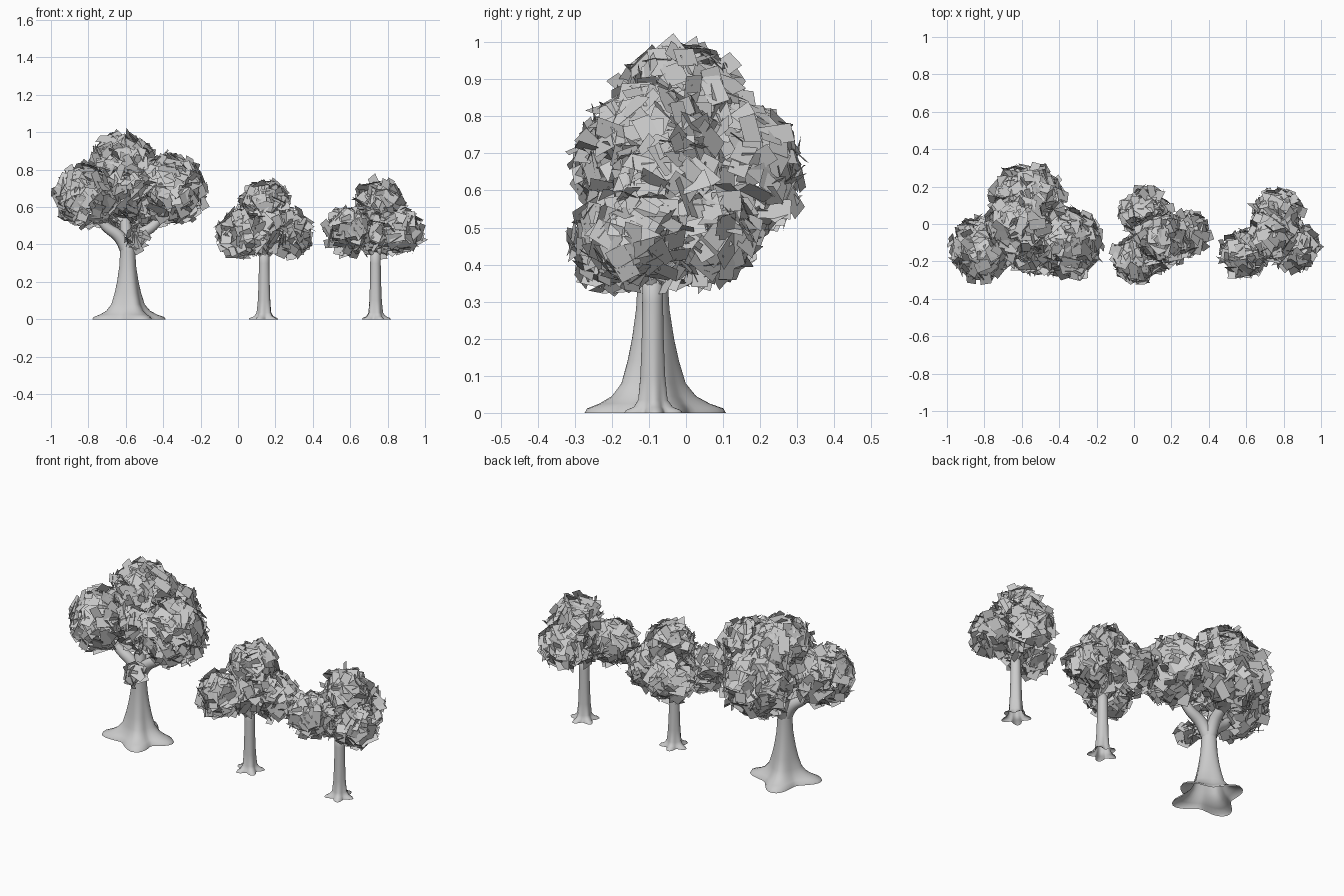
import bpy, bmesh, math, random
from mathutils import Vector

if "Cube" in bpy.data.objects:
    bpy.data.objects.remove(bpy.data.objects["Cube"])

random.seed(7)
TAU = 2 * math.pi


def add_object(name, bm, smooth):
    mesh = bpy.data.meshes.new(name)
    bm.to_mesh(mesh)
    bm.free()
    for p in mesh.polygons:
        p.use_smooth = smooth
    ob = bpy.data.objects.new(name, mesh)
    bpy.context.collection.objects.link(ob)
    return ob


def trunk(name, x, y, rings, roots, sides=48):
    """Loft of rings (z, valley radius, root tip radius); open at the bottom."""
    bm = bmesh.new()
    angles = [math.radians(d) for d in roots]
    prev = None
    for z, r, tip in rings:
        ring = []
        for i in range(sides):
            a = TAU * i / sides
            # closeness to the nearest root direction
            c = max(math.cos(a - b) for b in angles)
            k = math.exp(-(1 - c) * 2.2 * len(angles))
            rr = r + (tip - r) * k
            ring.append(bm.verts.new((x + rr * math.cos(a), y + rr * math.sin(a), z)))
        if prev:
            for i in range(sides):
                j = (i + 1) % sides
                bm.faces.new((prev[i], prev[j], ring[j], ring[i]))
        prev = ring
    bm.faces.new(prev)
    return add_object(name, bm, True)


def branch(name, points):
    """Tapered tube through (x, y, z, radius) points."""
    cu = bpy.data.curves.new(name, 'CURVE')
    cu.dimensions = '3D'
    cu.bevel_depth = 1.0
    cu.bevel_resolution = 3
    cu.resolution_u = 6
    cu.use_fill_caps = True
    sp = cu.splines.new('BEZIER')
    sp.bezier_points.add(len(points) - 1)
    for bp, (x, y, z, r) in zip(sp.bezier_points, points):
        bp.co = (x, y, z)
        bp.radius = r
        bp.handle_left_type = bp.handle_right_type = 'AUTO'
    ob = bpy.data.objects.new(name, cu)
    bpy.context.collection.objects.link(ob)
    return ob


def foliage(name, lobes, density=560):
    """Rectangular leaf cards scattered over ball-shaped lobes."""
    bm = bmesh.new()
    for cx, cy, cz, r in lobes:
        c = Vector((cx, cy, cz))
        n = max(18, int(density * 4 * math.pi * r * r))
        for i in range(n):
            # even spread over the ball, slightly jittered
            h = 1 - 2 * (i + 0.5) / n
            a = i * 2.39996 + random.uniform(-.3, .3)
            s = math.sqrt(1 - h * h)
            d = Vector((s * math.cos(a), s * math.sin(a), h))
            jitter = Vector([random.gauss(0, 1) for _ in range(3)])
            nrm = (d + 0.42 * jitter).normalized()
            u = nrm.cross(Vector([random.gauss(0, 1) for _ in range(3)])).normalized()
            v = nrm.cross(u)
            u *= 0.048 * random.uniform(.85, 1.1)
            v *= 0.027 * random.uniform(.85, 1.15)
            p = c + d * r * random.uniform(.84, 1.0)
            bm.faces.new([bm.verts.new(q) for q in (p - u - v, p + u - v, p + u + v, p - u + v)])
    return add_object(name, bm, False)


# large tree: flared trunk with four roots
bx, by = -0.59, -0.09
trunk("large_trunk", bx, by, [
    (0.0, .115, .205), (.012, .110, .198), (.025, .100, .16), (.045, .085, .122),
    (.08, .073, .092), (.14, .062, .073), (.2, .053, .059), (.28, .044, .046),
    (.36, .040, .041), (.42, .040, .040), (.45, .034, .034)], (9, 107, 204, 300))

# large tree: branches into each lobe
for i, (dx, dy, z) in enumerate([(-.20, -.03, .62), (.23, -.01, .62), (.02, .2, .62), (-.03, .07, .8)]):
    branch(f"large_branch_{i + 1}", [
        (bx, by, .36, .036), (bx + dx * .22, by + dy * .22, .44, .034),
        (bx + dx * .6, by + dy * .6, .50 + (z - .62) * .6, .027), (bx + dx, by + dy, z, .014)])
branch("large_twig", [(bx, by, .38, .02), (bx + .03, by - .06, .42, .013), (bx + .05, by - .12, .43, .006)])

foliage("large_foliage", [
    (-.815, -.135, .66, .165), (-.62, -.01, .825, .17), (-.36, -.10, .695, .182),
    (-.57, .125, .65, .19), (-.575, -.115, .67, .13), (-.545, -.20, .43, .045)])

# two small trees
small = [
    ("middle", .14, -.09, 30, [(.015, -.19, .455, .12), (.06, .06, .48, .125), (.28, -.05, .46, .115),
                               (.145, -.07, .615, .125), (.145, -.10, .48, .13)]),
    ("right", .735, -.09, 6, [(.595, -.16, .475, .12), (.765, .06, .49, .12), (.865, -.13, .47, .115),
                              (.755, -.05, .61, .125), (.735, -.08, .48, .125)])]
for name, x, y, turn, lobes in small:
    trunk(name + "_trunk", x, y, [
        (0.0, .043, .083), (.007, .041, .078), (.016, .038, .055), (.035, .035, .041),
        (.1, .032, .034), (.2, .029, .030), (.3, .028, .028), (.40, .027, .027)],
        [turn + 72 * k for k in range(5)])
    for i, (lx, ly, lz, r) in enumerate(lobes[:4]):
        branch(f"{name}_branch_{i + 1}", [
            (x, y, .34, .022), (x + (lx - x) * .35, y + (ly - y) * .35, .41, .018), (lx, ly, lz, .008)])
    foliage(name + "_foliage", lobes)
